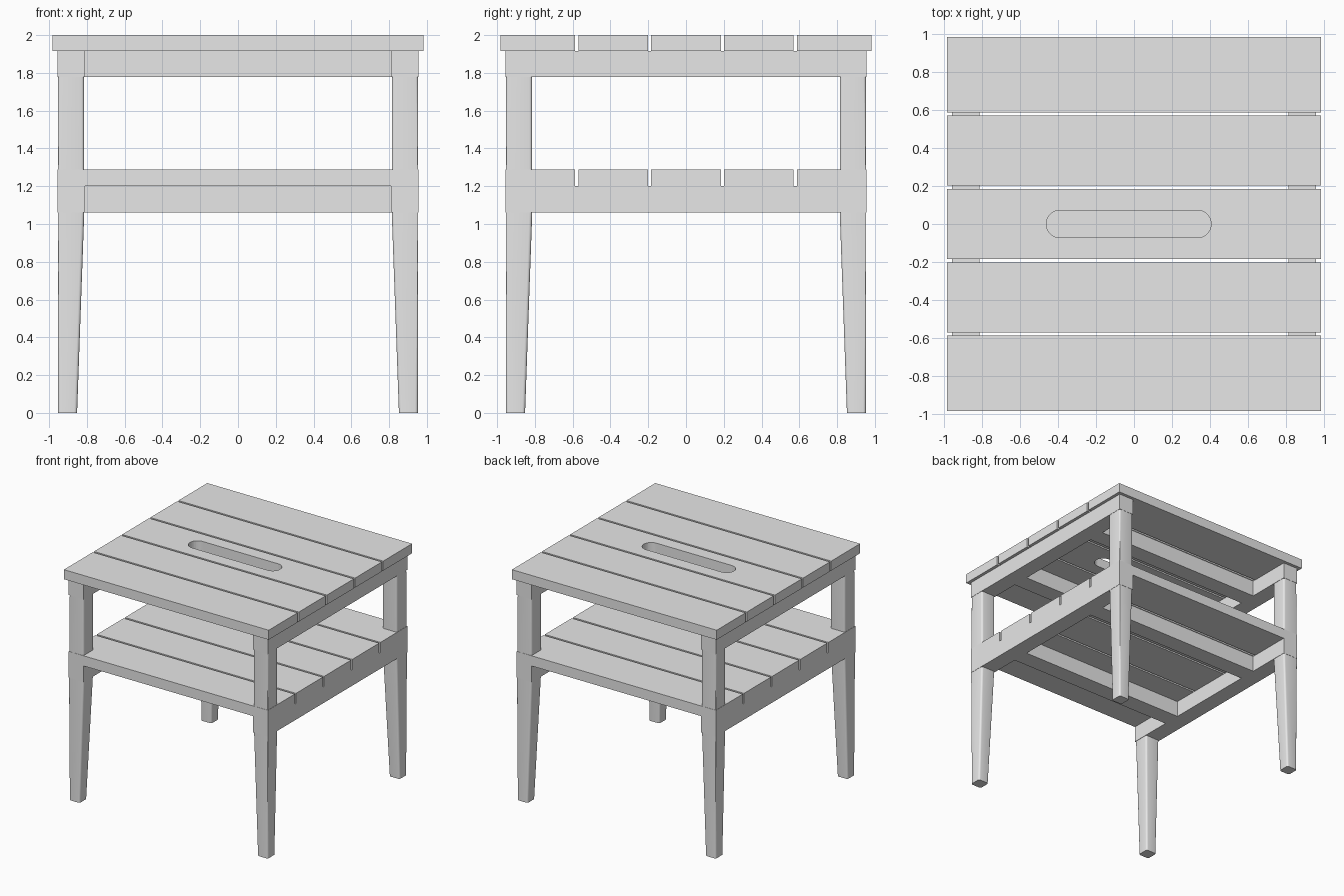
import bpy, bmesh, math

cube = bpy.data.objects.get("Cube")
if cube:
    bpy.data.objects.remove(cube, do_unlink=True)

# One plain finish for the whole table
paint = bpy.data.materials.new("plain_grey")
paint.use_nodes = True
GREY = (0.8, 0.8, 0.8, 1.0)
paint.diffuse_color = GREY
paint.node_tree.nodes["Principled BSDF"].inputs["Base Color"].default_value = GREY

OUT, IN, FOOT = 0.955, 0.811, 0.852      # leg outer face, inner face, inner face at the floor
TOP, DECK_TOP = 2.0, 1.917               # table top, underside of its planks
RAIL_TOP = 1.777                         # underside of upper frame
SHELF, SHELF_LOW, RAIL_LOW = 1.288, 1.2, 1.06
GAPS = (-0.578, -0.193, 0.193, 0.578)
GAP = 0.017


def finish(name, bm):
    bmesh.ops.recalc_face_normals(bm, faces=bm.faces)
    mesh = bpy.data.meshes.new(name)
    bm.to_mesh(mesh)
    bm.free()
    mesh.materials.append(paint)
    obj = bpy.data.objects.new(name, mesh)
    bpy.context.collection.objects.link(obj)
    return obj


def box(name, x0, x1, y0, y1, z0, z1):
    bm = bmesh.new()
    bmesh.ops.create_cube(bm, size=1)
    for v in bm.verts:
        v.co = (x1 if v.co.x > 0 else x0, y1 if v.co.y > 0 else y0, z1 if v.co.z > 0 else z0)
    return finish(name, bm)


def slotted_plank(name, half, y0, y1, z0, z1, centre, straight, radius):
    """Plank with a round-ended hand hole through it."""
    bm = bmesh.new()
    outline = [(-half, y0), (half, y0), (half, y1), (-half, y1)]
    hole = []
    for side in (1, -1):
        for i in range(17):
            a = math.pi * (i / 16 - 0.5)
            hole.append((centre + side * (straight + radius * math.cos(a)), side * radius * math.sin(a)))
    edges = []
    for loop in (outline, hole):
        vs = [bm.verts.new((x, y, z0)) for x, y in loop]
        edges += [bm.edges.new((vs[i - 1], vs[i])) for i in range(len(vs))]
    bmesh.ops.triangle_fill(bm, edges=edges, use_beauty=True)
    new = bmesh.ops.extrude_face_region(bm, geom=bm.faces[:], use_keep_orig=True)["geom"]
    bmesh.ops.translate(bm, vec=(0, 0, z1 - z0), verts=[g for g in new if isinstance(g, bmesh.types.BMVert)])
    return finish(name, bm)


def planks(name, half, z0, z1, slot=False):
    starts = [-half] + [g + GAP / 2 for g in GAPS]
    ends = [g - GAP / 2 for g in GAPS] + [half]
    for i, (y0, y1) in enumerate(zip(starts, ends)):
        if slot and i == 2:
            slotted_plank(f"{name}_handle", half, y0, y1, z0, z1, -0.028, 0.361, 0.072)
        else:
            box(f"{name}_{i + 1}", -half, half, y0, y1, z0, z1)


def leg(name, sx, sy):
    """Square leg, tapered on its two inner faces, with rounded long edges."""
    bm = bmesh.new()
    outer = OUT - 0.002
    rings = []
    for z, inner in ((0, FOOT), (RAIL_LOW, IN + 0.003), (DECK_TOP, IN + 0.003)):
        corners = ((outer, outer), (inner, outer), (inner, inner), (outer, inner))
        rings.append([bm.verts.new((sx * x, sy * y, z)) for x, y in corners])
    long_edges = []
    for low, high in zip(rings, rings[1:]):
        for i in range(4):
            bm.faces.new((low[i - 1], low[i], high[i], high[i - 1]))
            long_edges.append(bm.edges.get((low[i], high[i])))
    bm.faces.new(rings[0])
    bm.faces.new(rings[-1])
    bmesh.ops.bevel(bm, geom=long_edges, offset=0.016, segments=4, profile=0.5, affect='EDGES')
    obj = finish(name, bm)
    bpy.ops.object.select_all(action='DESELECT')
    obj.select_set(True)
    bpy.context.view_layer.objects.active = obj
    bpy.ops.object.shade_smooth_by_angle(angle=math.radians(40))


# Legs
for sx, side in ((1, "left"), (-1, "right")):
    for sy, end in ((-1, "front"), (1, "back")):
        leg(f"{end}_{side}_leg", sx, sy)

# Frames: side rails and two crossbars under each deck
for level, z0, z1 in (("upper", RAIL_TOP, DECK_TOP), ("lower", RAIL_LOW, SHELF_LOW)):
    for s, side, end in ((1, "left", "back"), (-1, "right", "front")):
        box(f"{level}_{side}_rail", *sorted((s * IN, s * OUT)), -OUT, OUT, z0, z1)
        box(f"{level}_{end}_crossbar", -IN, IN, *sorted((s * 0.41, s * 0.563)), z0, z1)

# Decks
planks("top_plank", 0.982, DECK_TOP, TOP, slot=True)
planks("shelf_plank", OUT, SHELF_LOW, SHELF)
